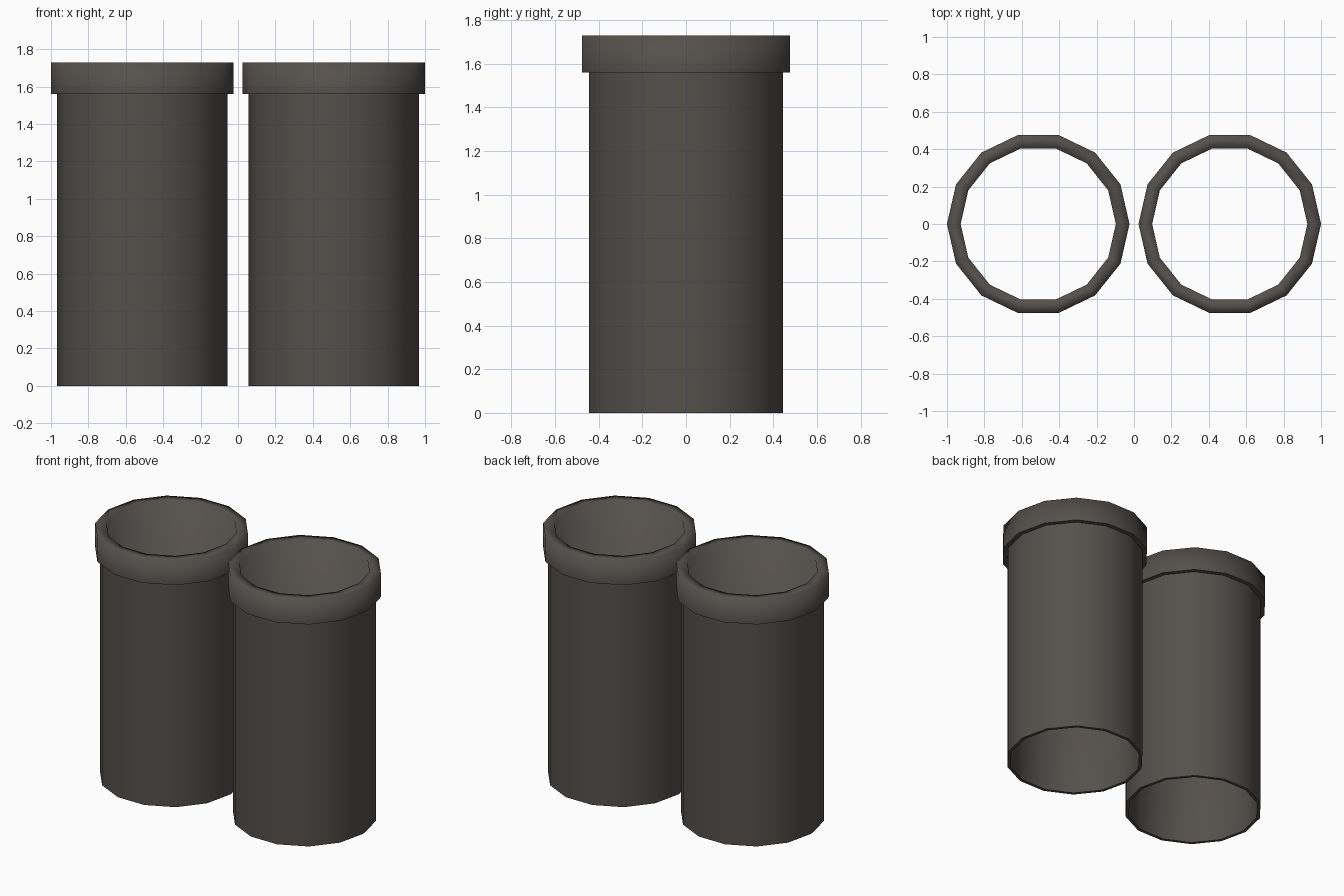
import bpy, bmesh
from math import cos, sin, pi

if "Cube" in bpy.data.objects:
    bpy.data.objects.remove(bpy.data.objects["Cube"])

SIDES = 14
# Closed wall profile (radius, height): outside up, over the rim, down the inside
PROFILE = [(0.457, 0), (0.457, 1.56), (0.488, 1.56), (0.488, 1.73),
           (0.415, 1.73), (0.435, 0)]
SHARP_RINGS = {0, 1, 2, 5}  # bottom edges and the collar step


def make_pipe(name, x):
    bm = bmesh.new()
    rings = [[bm.verts.new((r * cos(2 * pi * i / SIDES), r * sin(2 * pi * i / SIDES), z))
              for i in range(SIDES)] for r, z in PROFILE]
    for k, low in enumerate(rings):
        high = rings[(k + 1) % len(rings)]
        for i in range(SIDES):
            j = (i + 1) % SIDES
            bm.faces.new((low[i], low[j], high[j], high[i])).smooth = True
    for k in SHARP_RINGS:
        for i in range(SIDES):
            bm.edges.get((rings[k][i], rings[k][(i + 1) % SIDES])).smooth = False
    bmesh.ops.recalc_face_normals(bm, faces=bm.faces)
    mesh = bpy.data.meshes.new(name)
    bm.to_mesh(mesh)
    bm.free()
    obj = bpy.data.objects.new(name, mesh)
    obj.location.x = x
    bpy.context.collection.objects.link(obj)
    mesh.materials.append(dark)


# Dark warm grey shared by both pipes
dark = bpy.data.materials.new("dark_grey")
dark.diffuse_color = (0.09, 0.08, 0.072, 1)
dark.use_nodes = True
dark.node_tree.nodes["Principled BSDF"].inputs["Base Color"].default_value = dark.diffuse_color

make_pipe("left_pipe", -0.512)
make_pipe("right_pipe", 0.512)
